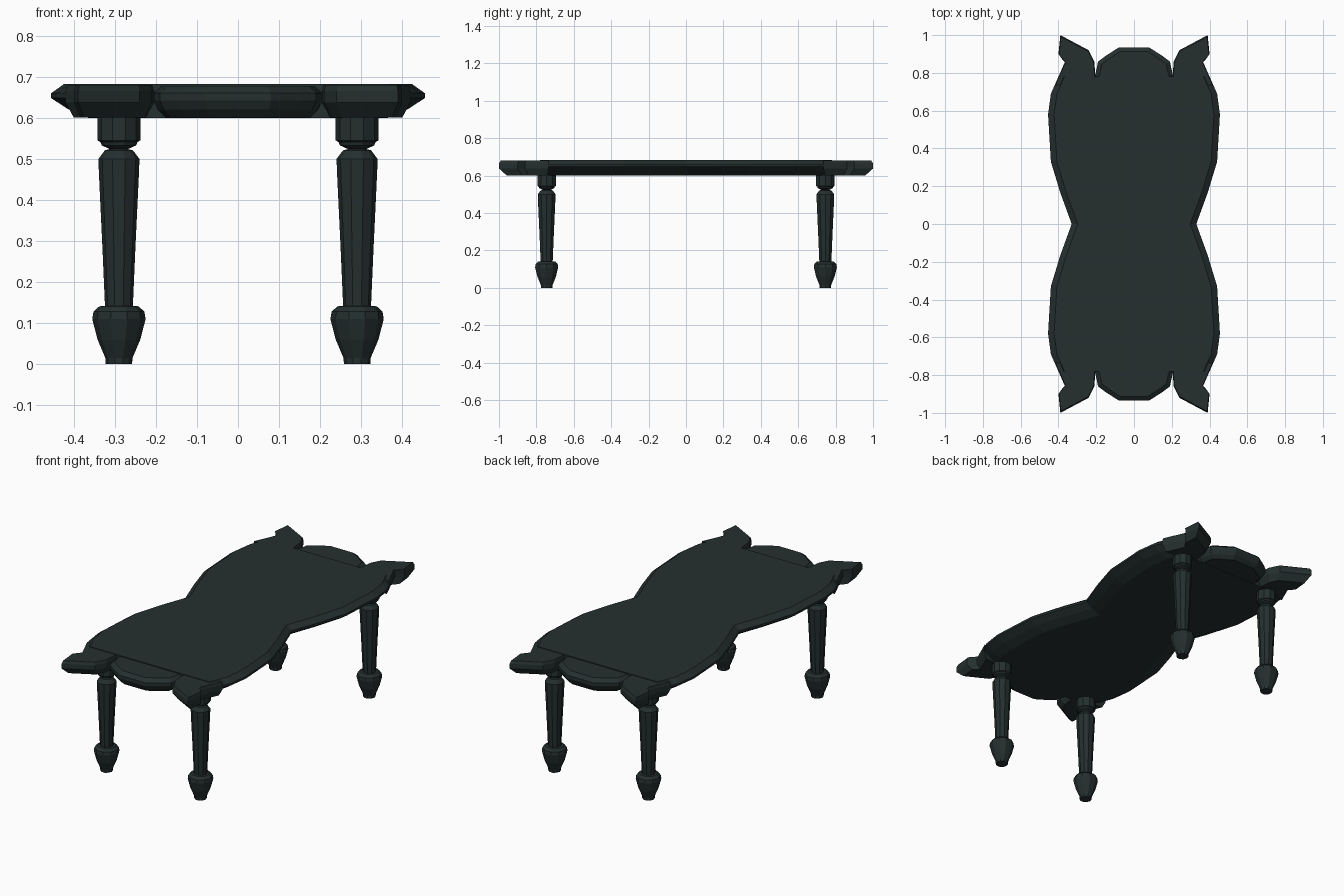
import bpy, bmesh, math

if "Cube" in bpy.data.objects:
    bpy.data.objects.remove(bpy.data.objects["Cube"])

mat = bpy.data.materials.new("dark green black paint")
mat.diffuse_color = (0.018, 0.029, 0.028, 1)
mat.use_nodes = True
mat.node_tree.nodes["Principled BSDF"].inputs["Base Color"].default_value = mat.diffuse_color


def loft(name, rings, mirror=(False, False)):
    """Skin stacked rings of 3D points, cap both ends, optionally mirror about the origin."""
    bm = bmesh.new()
    loops = [[bm.verts.new(p) for p in ring] for ring in rings]
    n = len(loops[0])
    for a, b in zip(loops, loops[1:]):
        for i in range(n):
            j = (i + 1) % n
            bm.faces.new((a[i], a[j], b[j], b[i]))
    bm.faces.new(loops[0][::-1])
    bm.faces.new(loops[-1])
    bmesh.ops.recalc_face_normals(bm, faces=bm.faces)
    me = bpy.data.meshes.new(name)
    bm.to_mesh(me)
    bm.free()
    me.materials.append(mat)
    ob = bpy.data.objects.new(name, me)
    bpy.context.collection.objects.link(ob)
    if any(mirror):
        centre = bpy.data.objects.get("mirror_centre")
        m = ob.modifiers.new("mirror", 'MIRROR')
        m.use_axis = (mirror[0], mirror[1], False)
        m.use_mirror_merge = False
    return ob


def scaled(outline, centre, s, z):
    cx, cy = centre
    return [(cx + (x - cx) * s, cy + (y - cy) * s, z) for x, y in outline]


# Hourglass tabletop: undercut below, chamfered above
quarter = [(0.33, 0), (0.39, 0.165), (0.44, 0.33), (0.455, 0.58), (0.44, 0.69), (0.40, 0.78)]
right = [(x, -y) for x, y in quarter[:0:-1]] + quarter
outline = right + [(-x, y) for x, y in right[::-1]]


def body_ring(inset, z):
    return [(x - math.copysign(inset, x), y, z) for x, y in outline]


loft("tabletop", [body_ring(0.09, 0.600), body_ring(0.04, 0.622), body_ring(0, 0.648),
                  body_ring(0, 0.660), body_ring(0.032, 0.683)])

# Rounded lobe at each end
half = [(0.205, 0.74), (0.205, 0.79), (0.19, 0.86), (0.15, 0.89), (0.08, 0.935)]
lobe = half + [(-x, y) for x, y in half[::-1]]
c = (0, 0.72)
loft("end_lobe", [scaled(lobe, c, 0.86, 0.601), scaled(lobe, c, 0.95, 0.620), scaled(lobe, c, 1, 0.642),
                  scaled(lobe, c, 1, 0.660), scaled(lobe, c, 0.90, 0.678)], (False, True))

# Pointed scroll at each corner
horn = [(0.205, 0.74), (0.205, 0.79), (0.21, 0.86), (0.24, 0.92), (0.39, 1.0),
        (0.40, 0.90), (0.365, 0.86), (0.40, 0.78), (0.42, 0.735)]
c = (0.31, 0.77)
loft("corner_scroll", [scaled(horn, c, 0.82, 0.601), scaled(horn, c, 1, 0.638),
                       scaled(horn, c, 1, 0.665), scaled(horn, c, 0.96, 0.680)], (True, True))

# Turned ten-sided legs: (radius, height)
profile = [(0.032, 0), (0.033, 0.015), (0.052, 0.06), (0.065, 0.11), (0.062, 0.128), (0.048, 0.141),
           (0.034, 0.142), (0.040, 0.28), (0.049, 0.47), (0.050, 0.50), (0.034, 0.521),
           (0.022, 0.524), (0.042, 0.533), (0.045, 0.541), (0.052, 0.545), (0.052, 0.605)]
turn = [2 * math.pi * i / 10 for i in range(10)]
loft("leg", [[(0.29 + r * math.cos(a), 0.745 + r * math.sin(a), z) for a in turn]
             for r, z in profile], (True, True))
